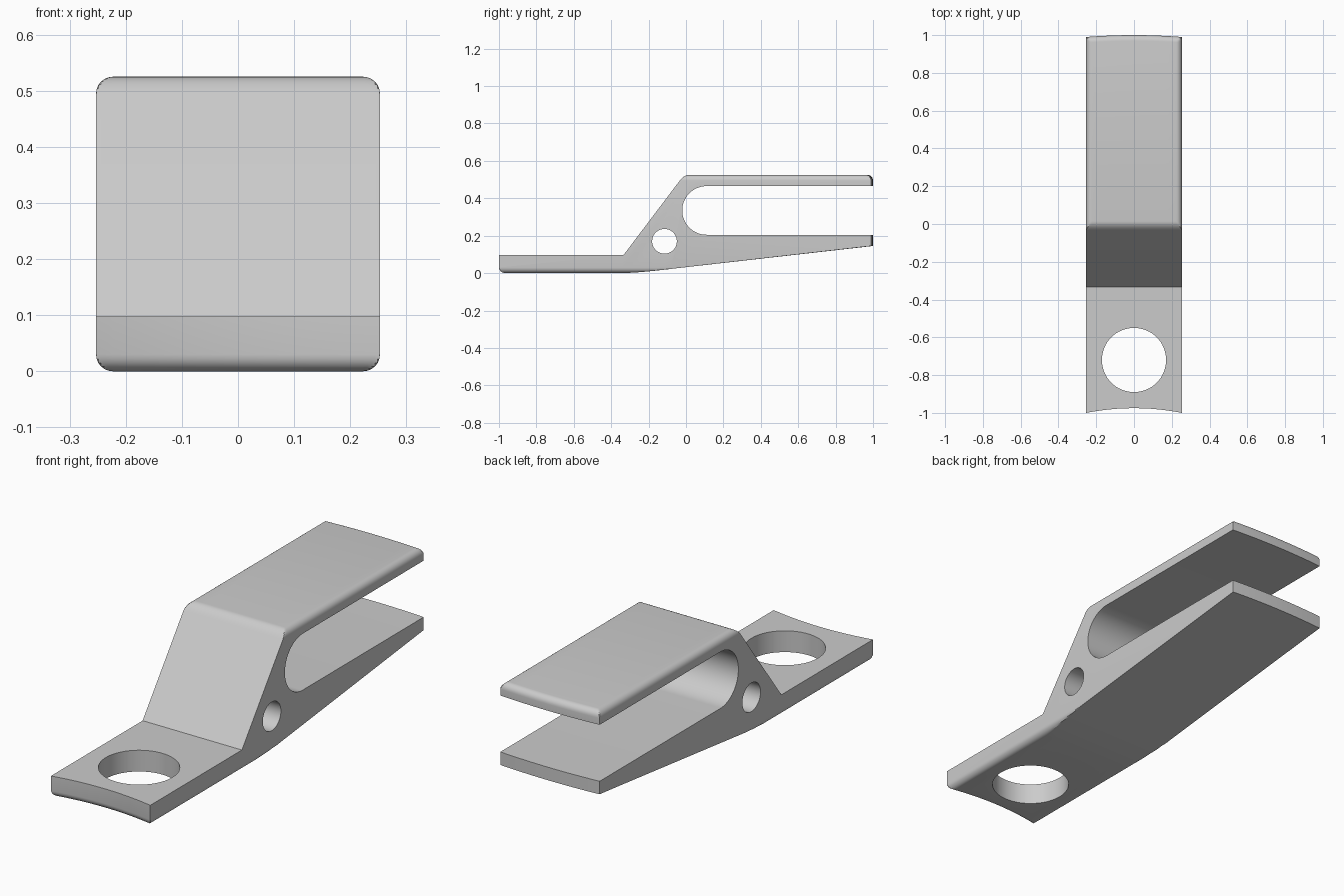
import bpy, bmesh
from math import sin, cos, pi, sqrt, radians

if "Cube" in bpy.data.objects:
    bpy.data.objects.remove(bpy.data.objects["Cube"])

HALF_W, TOP, FILLET = 0.253, 0.525, 0.03

grey = bpy.data.materials.new("light grey")
grey.use_nodes = True
colour = (0.6, 0.6, 0.6, 1)
grey.diffuse_color = colour
grey.node_tree.nodes["Principled BSDF"].inputs["Base Color"].default_value = colour


def arc(cy, cz, r, start, end, n):
    angles = [radians(start + (end - start) * i / n) for i in range(n + 1)]
    return [(cy + r * cos(a), cz + r * sin(a)) for a in angles]


def bend(a, b, c, n):
    ts = [i / n for i in range(n + 1)]
    return [tuple((1 - t) ** 2 * p + 2 * t * (1 - t) * q + t * t * s
                  for p, q, s in zip(a, b, c)) for t in ts]


# Side profile: underside, lower jaw, slot, upper jaw, slope, foot
profile = arc(-0.97, FILLET, FILLET, 180, 270, 6)
profile += bend((-0.34, 0), (-0.23, 0.003), (-0.05, 0.026), 12)
profile += [(1, 0.145), (1, 0.205)]
profile += arc(0.11, 0.335, 0.13, 270, 90, 32)
profile += [(1, 0.465)]
profile += arc(0.97, TOP - FILLET, FILLET, 0, 90, 6)
profile += bend((0.015, TOP), (-0.01, TOP), (-0.033, TOP - FILLET), 6)
profile += [(-0.333, 0.098), (-1, 0.098)]

# Stations across the width, dense in the rounded long edges
inner = HALF_W - FILLET
side = [inner + FILLET * sin(i * pi / 12) for i in range(7)]
stations = [-x for x in reversed(side)]
stations += [inner * i / 5 for i in range(-4, 5)] + side


def section(x):
    over = max(0, abs(x) - inner)
    drop = FILLET - sqrt(max(0, FILLET ** 2 - over ** 2))
    points = []
    for y, z in profile:
        # Concave front end, slightly convex back ends
        if y < -0.9:
            y += 0.025 * (1 - (x / HALF_W) ** 2)
        elif y > 0.9:
            y -= 0.01 * (x / HALF_W) ** 2
        points.append((x, y, min(max(z, drop), TOP - drop)))
    return points


# Clip body lofted across its width
bm = bmesh.new()
rings = [[bm.verts.new(p) for p in section(x)] for x in stations]
for a, b in zip(rings, rings[1:]):
    for i in range(len(a)):
        j = (i + 1) % len(a)
        bm.faces.new((a[i], a[j], b[j], b[i]))
bm.faces.new(rings[0])
bm.faces.new(rings[-1])
bmesh.ops.recalc_face_normals(bm, faces=bm.faces)
mesh = bpy.data.meshes.new("clip_body")
bm.to_mesh(mesh)
bm.free()
body = bpy.data.objects.new("clip_body", mesh)
bpy.context.collection.objects.link(body)
mesh.materials.append(grey)


# Bolt hole in the foot and pin hole through the sides
def drill(name, radius, location, rotation):
    bpy.ops.mesh.primitive_cylinder_add(vertices=64, radius=radius, depth=0.8,
                                        location=location, rotation=rotation)
    cutter = bpy.context.object
    cutter.name = name
    cutter.hide_render = True
    cutter.data.materials.append(grey)
    mod = body.modifiers.new(name, "BOOLEAN")
    mod.operation, mod.solver, mod.object = "DIFFERENCE", "EXACT", cutter
    bpy.ops.object.select_all(action="DESELECT")
    body.select_set(True)
    bpy.context.view_layer.objects.active = body
    bpy.ops.object.modifier_apply(modifier=name)
    bpy.data.objects.remove(cutter)


drill("bolt_hole", 0.17, (0, -0.72, 0), (0, 0, 0))
drill("pin_hole", 0.066, (0, -0.115, 0.17), (0, pi / 2, 0))
bpy.ops.object.shade_smooth_by_angle(angle=radians(25))
